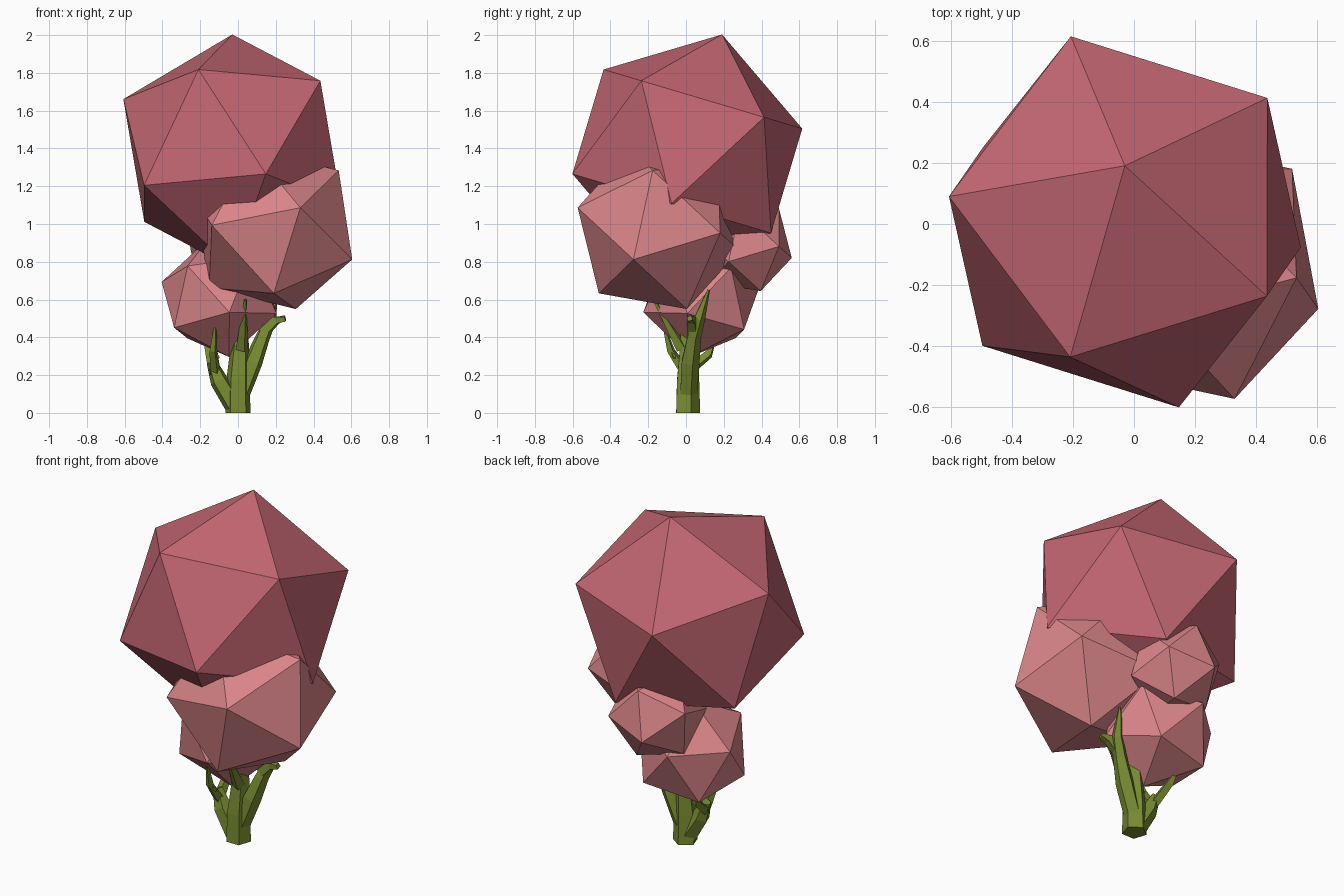
import bpy, bmesh, math
from mathutils import Vector, Matrix

if "Cube" in bpy.data.objects:
    bpy.data.objects.remove(bpy.data.objects["Cube"])


def material(name, rgb):
    m = bpy.data.materials.new(name)
    m.diffuse_color = (*rgb, 1)
    m.use_nodes = True
    m.node_tree.nodes["Principled BSDF"].inputs["Base Color"].default_value = m.diffuse_color
    return m


rose = material("rose_leaves", (0.55, 0.135, 0.17))
pink = material("pink_leaves", (0.70, 0.235, 0.25))
green = material("green_bark", (0.19, 0.26, 0.03))


def finish(bm, name, mat):
    me = bpy.data.meshes.new(name)
    bm.to_mesh(me)
    bm.free()
    me.materials.append(mat)
    ob = bpy.data.objects.new(name, me)
    bpy.context.collection.objects.link(ob)


def frame(v, n):
    # orthonormal frame with z on v and x leaning toward n
    z = v.normalized()
    x = (n - z * n.dot(z)).normalized()
    return Matrix((x, z.cross(x), z)).transposed()


def leaf_clump(name, mat, centre, radius, corner, neighbour):
    # icosahedron turned so one corner and its neighbour point the given ways
    bm = bmesh.new()
    bmesh.ops.create_icosphere(bm, subdivisions=1, radius=radius)
    bm.verts.ensure_lookup_table()
    v = bm.verts[0]
    n = v.link_edges[0].other_vert(v)
    rot = frame(Vector(corner), Vector(neighbour)) @ frame(v.co, n.co).transposed()
    bmesh.ops.transform(bm, verts=bm.verts, matrix=Matrix.Translation(centre) @ rot.to_4x4())
    finish(bm, name, mat)


def limb(bm, path, sides=5):
    # tapered faceted tube; path holds (x, y, z, radius)
    pts = [Vector(p[:3]) for p in path]
    rings = []
    for i, p in enumerate(path):
        d = pts[min(i + 1, len(pts) - 1)] - pts[max(i - 1, 0)]
        if p[2] == 0:
            d = Vector((0, 0, 1))
        f = frame(d, Vector((1, 0.01, 0)))
        rings.append([bm.verts.new(pts[i] + p[3] * (f @ Vector((math.cos(a), math.sin(a), 0))))
                      for a in (math.tau * (k + 0.25) / sides for k in range(sides))])
    for lo, hi in zip(rings, rings[1:]):
        for k in range(sides):
            j = (k + 1) % sides
            bm.faces.new((lo[k], lo[j], hi[j], hi[k]))
    bm.faces.new(rings[0][::-1])
    bm.faces.new(rings[-1])


# Crown: one large clump above three smaller ones
leaf_clump("crown_top", rose, (-0.03, 0.007, 1.385), 0.645,
           (0, 0.183, 0.615), (-0.58, 0.083, 0.275))
leaf_clump("crown_front_right", pink, (0.19, -0.146, 0.973), 0.464,
           (0.42, -0.134, -0.163), (0.13, -0.424, 0.117))
leaf_clump("crown_lower_left", pink, (-0.10, 0.085, 0.61), 0.325,
           (-0.24, -0.155, -0.16), (-0.31, 0.075, 0.08))
leaf_clump("crown_back", pink, (-0.03, 0.31, 0.887), 0.268,
           (-0.07, 0.25, -0.067), (0.20, 0.19, -0.007))

# Trunk with forking branches and twigs
bm = bmesh.new()
limb(bm, [(0, 0.005, 0, 0.07), (0, 0.005, 0.17, 0.065), (0.01, 0.01, 0.36, 0.05),
          (0.02, 0.0, 0.6, 0.03)])
limb(bm, [(0.02, -0.02, 0.34, 0.035), (0.03, -0.1, 0.48, 0.02), (0.04, -0.17, 0.6, 0.008)], 4)
limb(bm, [(-0.02, 0, 0.04, 0.055), (-0.10, 0, 0.17, 0.05), (-0.14, 0.01, 0.27, 0.028)])
limb(bm, [(-0.13, 0.01, 0.22, 0.03), (-0.15, 0.12, 0.31, 0.025), (-0.175, 0.15, 0.38, 0.008)], 4)
limb(bm, [(-0.12, 0, 0.21, 0.03), (-0.13, -0.08, 0.33, 0.022), (-0.12, -0.12, 0.47, 0.006)], 4)
limb(bm, [(-0.13, -0.07, 0.32, 0.018), (-0.10, -0.06, 0.29, 0.006)], 4)
limb(bm, [(0.015, 0.01, 0.1, 0.05), (0.08, 0.02, 0.27, 0.052), (0.13, 0.04, 0.4, 0.04),
          (0.175, 0.07, 0.5, 0.032), (0.20, 0.12, 0.65, 0.007)])
limb(bm, [(0.13, 0.04, 0.42, 0.035), (0.20, 0.03, 0.49, 0.03), (0.25, 0.02, 0.5, 0.018)], 4)
finish(bm, "trunk", green)
